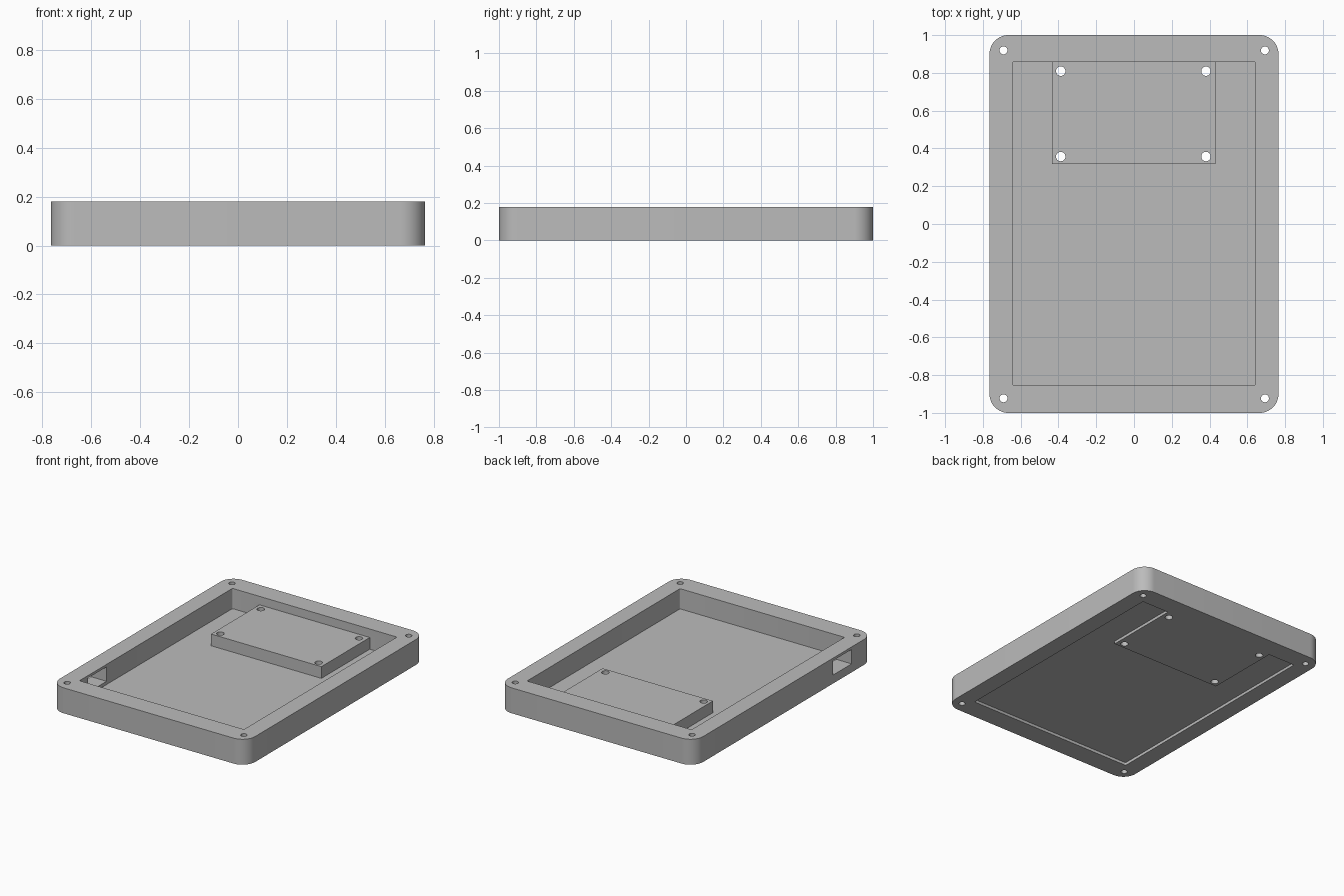
import bpy
import bmesh
import math
from mathutils import Matrix, Vector

cube = bpy.data.objects.get("Cube")
if cube:
    bpy.data.objects.remove(cube, do_unlink=True)

HEIGHT = 0.18
FLOOR_BOTTOM, FLOOR_TOP = 0.02, 0.037
BLOCK_TOP = 0.12

grey = bpy.data.materials.new("plain grey")
grey.use_nodes = True
colour = (0.5, 0.5, 0.5, 1)
grey.diffuse_color = colour
grey.node_tree.nodes["Principled BSDF"].inputs["Base Color"].default_value = colour


def make_object(name, bm):
    mesh = bpy.data.meshes.new(name)
    bm.to_mesh(mesh)
    bm.free()
    mesh.materials.append(grey)
    obj = bpy.data.objects.new(name, mesh)
    bpy.context.collection.objects.link(obj)
    return obj


def box(name, low, high, corner_radius=0, segments=1):
    """Box between two corners, with optional rounded upright edges."""
    low, high = Vector(low), Vector(high)
    bm = bmesh.new()
    bmesh.ops.create_cube(bm, size=1)
    bmesh.ops.scale(bm, vec=high - low, verts=bm.verts)
    bmesh.ops.translate(bm, vec=(low + high) / 2, verts=bm.verts)
    if corner_radius:
        upright = [e for e in bm.edges
                   if abs(e.verts[0].co.z - e.verts[1].co.z) > 0.01]
        bmesh.ops.bevel(bm, geom=upright, offset=corner_radius,
                        segments=segments, profile=0.5, affect='EDGES')
    return make_object(name, bm)


def hole_set(name, xs, ys, radius):
    """Upright cylinders at every pairing of the given positions."""
    bm = bmesh.new()
    for x in xs:
        for y in ys:
            bmesh.ops.create_cone(bm, cap_ends=True, segments=32, depth=1,
                                  radius1=radius, radius2=radius,
                                  matrix=Matrix.Translation((x, y, 0)))
    return make_object(name, bm)


def combine(target, tool, operation):
    """Apply a boolean, then discard the tool."""
    modifier = target.modifiers.new(tool.name, 'BOOLEAN')
    modifier.object = tool
    modifier.operation = operation
    modifier.solver = 'EXACT'
    bpy.context.view_layer.objects.active = target
    bpy.ops.object.modifier_apply(modifier=modifier.name)
    bpy.data.objects.remove(tool, do_unlink=True)


# Rounded outer body
tray = box("tray", (-0.765, -1, 0), (0.765, 1, HEIGHT), 0.1, 14)

# Deep cavity above and shallow recess below leave a thin floor
cavity = box("cavity", (-0.644, -0.853, FLOOR_TOP), (0.644, 0.858, 0.5), 0.008, 4)
combine(tray, cavity, 'DIFFERENCE')
recess = box("recess", (-0.644, -0.853, -0.2), (0.644, 0.858, FLOOR_BOTTOM), 0.008, 4)
combine(tray, recess, 'DIFFERENCE')

# Raised mounting block merged into the back wall
block = box("mounting_block", (-0.433, 0.317, 0), (0.431, 0.88, BLOCK_TOP))
combine(tray, block, 'UNION')

# Cable slot through the wall on the -x side
slot = box("cable_slot", (-0.9, -0.76, 0.06), (-0.6, -0.55, 0.162))
combine(tray, slot, 'DIFFERENCE')

# Screw holes through the corners and the block
corner_holes = hole_set("corner_holes", (-0.691, 0.693), (-0.923, 0.919), 0.021)
combine(tray, corner_holes, 'DIFFERENCE')
block_holes = hole_set("block_holes", (-0.388, 0.381), (0.357, 0.809), 0.025)
combine(tray, block_holes, 'DIFFERENCE')

# Smooth the rounded corners and holes, keep edges sharp
bpy.ops.object.select_all(action='DESELECT')
tray.select_set(True)
bpy.context.view_layer.objects.active = tray
bpy.ops.object.shade_smooth_by_angle(angle=math.radians(30))
